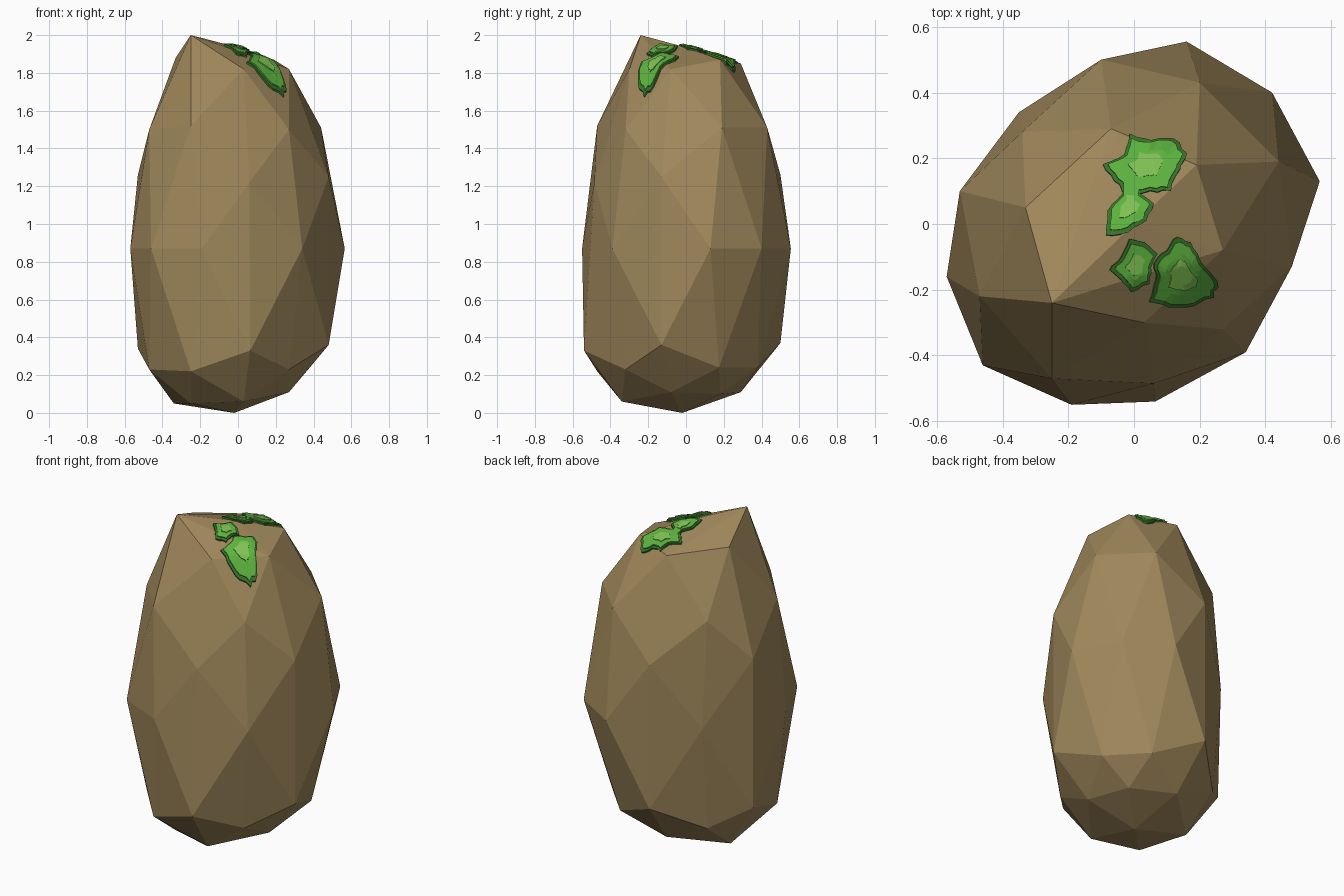
import bpy, bmesh, math, random
from mathutils import Vector
from mathutils.bvhtree import BVHTree

if "Cube" in bpy.data.objects:
    bpy.data.objects.remove(bpy.data.objects["Cube"])

random.seed(4)


def material(name, rgb):
    m = bpy.data.materials.new(name)
    m.diffuse_color = (*rgb, 1)
    m.use_nodes = True
    m.node_tree.nodes["Principled BSDF"].inputs["Base Color"].default_value = m.diffuse_color
    return m


def make_object(name, bm, mat):
    bmesh.ops.recalc_face_normals(bm, faces=bm.faces)
    me = bpy.data.meshes.new(name)
    bm.to_mesh(me)
    me.materials.append(mat)
    ob = bpy.data.objects.new(name, me)
    bpy.context.collection.objects.link(ob)
    return ob


STONE = material("stone", (0.35, 0.245, 0.105))
RIM = material("moss_rim", (0.04, 0.17, 0.025))
MOSS = material("moss", (0.11, 0.46, 0.05))
LIGHT = material("moss_light", (0.22, 0.55, 0.09))

# Boulder: widest ring, then columns of (x, y, upper z, lower z), then single corners
girdle = [(.565, .13), (.42, .40), (.16, .555), (-.35, .34),
          (-.57, -.16), (-.46, -.43), (-.19, -.55), (.34, -.39)]
columns = [
    (.48, -.13, 1.25, .36), (-.10, .50, 1.26, .37), (-.53, .10, 1.26, .34),
    (-.47, -.22, 1.50, .23), (-.25, -.47, 1.52, .22), (.27, -.32, 1.50, .23),
    (-.34, .28, 1.51, .23),
    (-.07, .29, 1.85, .11), (.19, .18, 1.87, .10), (.27, -.08, 1.82, .11)]
points = [(x, y, .87) for x, y in girdle]
points += [(x, y, z) for x, y, top, low in columns for z in (top, low)]
points += [(.06, -.485, 1.22), (.065, -.54, .33),
           (.44, .19, 1.51), (.38, .175, .24), (.20, .43, 1.51), (.185, .38, .24),
           (-.33, .05, 1.88), (-.34, .05, .05), (.03, -.30, 1.82), (.03, -.34, .06),
           (-.25, -.24, 2.0), (-.25, -.25, .05), (0, 0, 1.935), (-.02, -.02, 0)]

bm = bmesh.new()
for p in points:
    bm.verts.new(p)
bmesh.ops.convex_hull(bm, input=bm.verts)
bmesh.ops.delete(bm, geom=[v for v in bm.verts if not v.link_faces], context='VERTS')
make_object("boulder", bm, STONE)
surface = BVHTree.FromBMesh(bm)
bm.free()


def drape(p, lift):
    """Drop a plan point onto the boulder and raise it off the surface."""
    hit, normal, _, _ = surface.ray_cast(Vector((p.x, p.y, 3)), Vector((0, 0, -1)))
    return hit + normal.lerp(Vector((0, 0, 1)), .4).normalized() * lift


def moss_layer(name, outline, centre, scale, low, high, mat):
    """Thin draped slab with a skirt."""
    bm = bmesh.new()
    n = len(outline)
    rings = []
    for s, lift in ((scale, low), (scale, high), (scale * .66, high), (scale * .33, high)):
        rings.append([bm.verts.new(drape(centre + (p - centre) * s, lift)) for p in outline])
    mid = bm.verts.new(drape(centre, high))
    for a, b in zip(rings, rings[1:]):
        for i in range(n):
            bm.faces.new((a[i], a[(i + 1) % n], b[(i + 1) % n], b[i]))
    for i in range(n):
        bm.faces.new((rings[-1][i], rings[-1][(i + 1) % n], mid))
    make_object(name, bm, mat)
    bm.free()


def moss_patch(name, corners):
    pts = [Vector((x, y, 0)) for x, y in corners]
    centre = sum(pts, Vector()) / len(pts)
    # ragged edge: add two nudged points on every side
    ragged = []
    for a, b in zip(pts, pts[1:] + pts[:1]):
        ragged.append(a)
        for t in (.33, .67):
            ragged.append(centre + (a.lerp(b, t) - centre) * random.uniform(.94, 1.07))
    size = sum((p - centre).length for p in ragged) / len(ragged)
    moss_layer(name + "_rim", ragged, centre, 1, -.005, .010, RIM)
    moss_layer(name + "_body", ragged, centre, 1 - .012 / size, .006, .016, MOSS)
    moss_layer(name + "_highlight", ragged, centre, .42, .014, .020, LIGHT)


# Moss patches over the crown (plan outlines)
moss_patch("moss_back", [(-.095, .18), (-.03, .21), (-.015, .27), (.05, .25), (.12, .255), (.16, .21),
                         (.14, .165), (.11, .10), (.05, .10), (-.02, .09), (-.06, .13)])
moss_patch("moss_middle", [(-.035, .13), (.02, .12), (.02, .09), (.06, .06), (.035, .01), (-.02, -.025),
                           (-.085, -.035), (-.08, .04), (-.035, .09)])
moss_patch("moss_small", [(-.015, -.045), (.03, -.055), (.07, -.09), (.05, -.13), (.045, -.18),
                          (-.01, -.205), (-.045, -.165), (-.075, -.14), (-.04, -.10)])
moss_patch("moss_front", [(.13, -.04), (.17, -.055), (.20, -.11), (.25, -.17), (.24, -.22), (.18, -.245),
                          (.10, -.25), (.045, -.235), (.065, -.17), (.06, -.12), (.10, -.08)])
